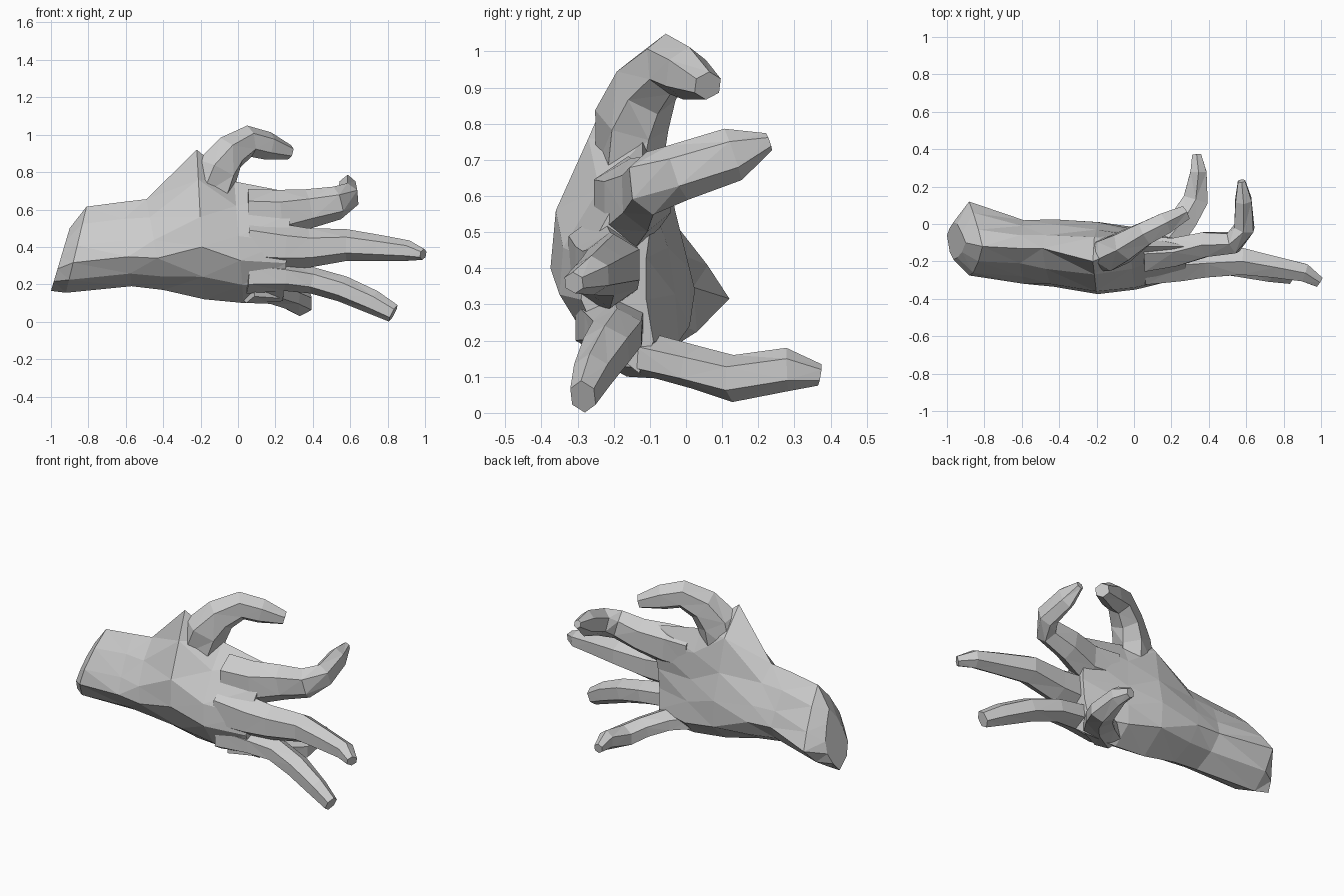
import bpy, bmesh
from math import cos, sin, pi
from mathutils import Vector


def skin(name, rings):
    """Skin a list of point rings into a closed, flat-faceted mesh."""
    bm = bmesh.new()
    loops = [[bm.verts.new(p) for p in r] for r in rings]
    n = len(loops[0])
    for a, b in zip(loops, loops[1:]):
        for i in range(n):
            j = (i + 1) % n
            bm.faces.new((a[i], a[j], b[j], b[i]))
    bm.faces.new(loops[0][::-1])
    bm.faces.new(loops[-1])
    bmesh.ops.recalc_face_normals(bm, faces=bm.faces[:])
    bmesh.ops.triangulate(bm, faces=bm.faces[:])
    me = bpy.data.meshes.new(name)
    bm.to_mesh(me)
    bm.free()
    ob = bpy.data.objects.new(name, me)
    bpy.context.collection.objects.link(ob)
    return ob


LEVELS = (.15, .35, .55, .8)


def slab(bottom, top, backs, fronts):
    """Hand section: lower and upper edge, plus the y of both sides at LEVELS."""
    b, t = Vector(bottom), Vector(top)

    def side(ys):
        pts = [b.lerp(t, f) for f in LEVELS]
        for p, y in zip(pts, ys):
            p.y = y
        return pts
    return [b] + side(backs) + [t] + side(fronts)[::-1]


def finger(name, path, n=6):
    """Sweep a hexagon along (x, y, z, side radius, height radius) joints."""
    pts = [Vector(p[:3]) for p in path]
    rings = []
    for i, p in enumerate(path):
        d = (pts[min(i + 1, len(pts) - 1)] - pts[max(i - 1, 0)]).normalized()
        side = d.cross(Vector((0, 0, 1))).normalized()
        up = side.cross(d)
        rings.append([pts[i] + side * p[3] * cos(2 * pi * (k + .5) / n) * 1.1
                      + up * p[4] * sin(2 * pi * (k + .5) / n) for k in range(n)])
    return skin(name, rings)


# wrist and palm, from the slanted cut end to the knuckles
skin("wrist_and_palm", [
    slab((-1.0, -.06, .165), (-.90, -.10, .50),
         (-.15, -.19, -.18, -.15), (-.02, .01, .0, -.05)),
    slab((-.92, -.08, .155), (-.81, -.12, .615),
         (-.22, -.275, -.26, -.20), (.03, .12, .06, -.03)),
    slab((-.57, -.15, .19), (-.62, -.13, .64),
         (-.26, -.32, -.28, -.21), (-.04, .02, -.01, -.06)),
    slab((-.40, -.14, .17), (-.49, -.13, .655),
         (-.26, -.335, -.32, -.24), (-.02, .025, .0, -.06)),
    slab((-.18, -.13, .12), (-.22, -.20, .92),
         (-.29, -.375, -.36, -.27), (.01, .01, -.03, -.07)),
    slab((.03, -.12, .10), (-.02, -.12, .75),
         (-.27, -.35, -.34, -.24), (-.02, -.03, -.05, -.06)),
    slab((.24, -.13, .11), (.29, -.12, .69),
         (-.24, -.29, -.28, -.20), (-.09, -.11, -.11, -.09)),
])

# thumb arching over the palm, with a broad webbed root
finger("thumb", [
    (-.15, -.16, .66, .08, .13),
    (-.11, -.15, .81, .09, .125),
    (-.04, -.11, .905, .08, .10),
    (.06, -.05, .965, .065, .085),
    (.16, .0, .94, .06, .075),
    (.275, .06, .905, .04, .04),
])

# index finger, bent forward at the middle joint
finger("index_finger", [
    (.05, -.16, .58, .10, .13),
    (.22, -.15, .575, .08, .13),
    (.38, -.11, .605, .07, .105),
    (.53, -.10, .635, .06, .09),
    (.59, -.02, .665, .055, .08),
    (.585, .13, .715, .045, .075),
    (.575, .23, .75, .02, .025),
])

# long outstretched middle finger
finger("middle_finger", [
    (.05, -.23, .42, .10, .14),
    (.25, -.22, .40, .09, .12),
    (.38, -.21, .395, .08, .105),
    (.58, -.20, .41, .075, .085),
    (.75, -.23, .395, .06, .07),
    (.91, -.26, .38, .05, .055),
    (.99, -.31, .36, .03, .03),
])

# ring finger, sloping down to the ground
finger("ring_finger", [
    (.05, -.22, .25, .09, .10),
    (.25, -.20, .24, .085, .075),
    (.40, -.19, .22, .07, .07),
    (.56, -.22, .175, .065, .07),
    (.72, -.26, .105, .05, .065),
    (.83, -.285, .045, .035, .05),
])

# little finger, curled towards the palm side
finger("little_finger", [
    (.05, -.16, .17, .08, .07),
    (.18, -.08, .155, .09, .06),
    (.27, .03, .125, .075, .06),
    (.33, .13, .095, .07, .065),
    (.345, .28, .12, .045, .06),
    (.335, .37, .105, .025, .03),
])
